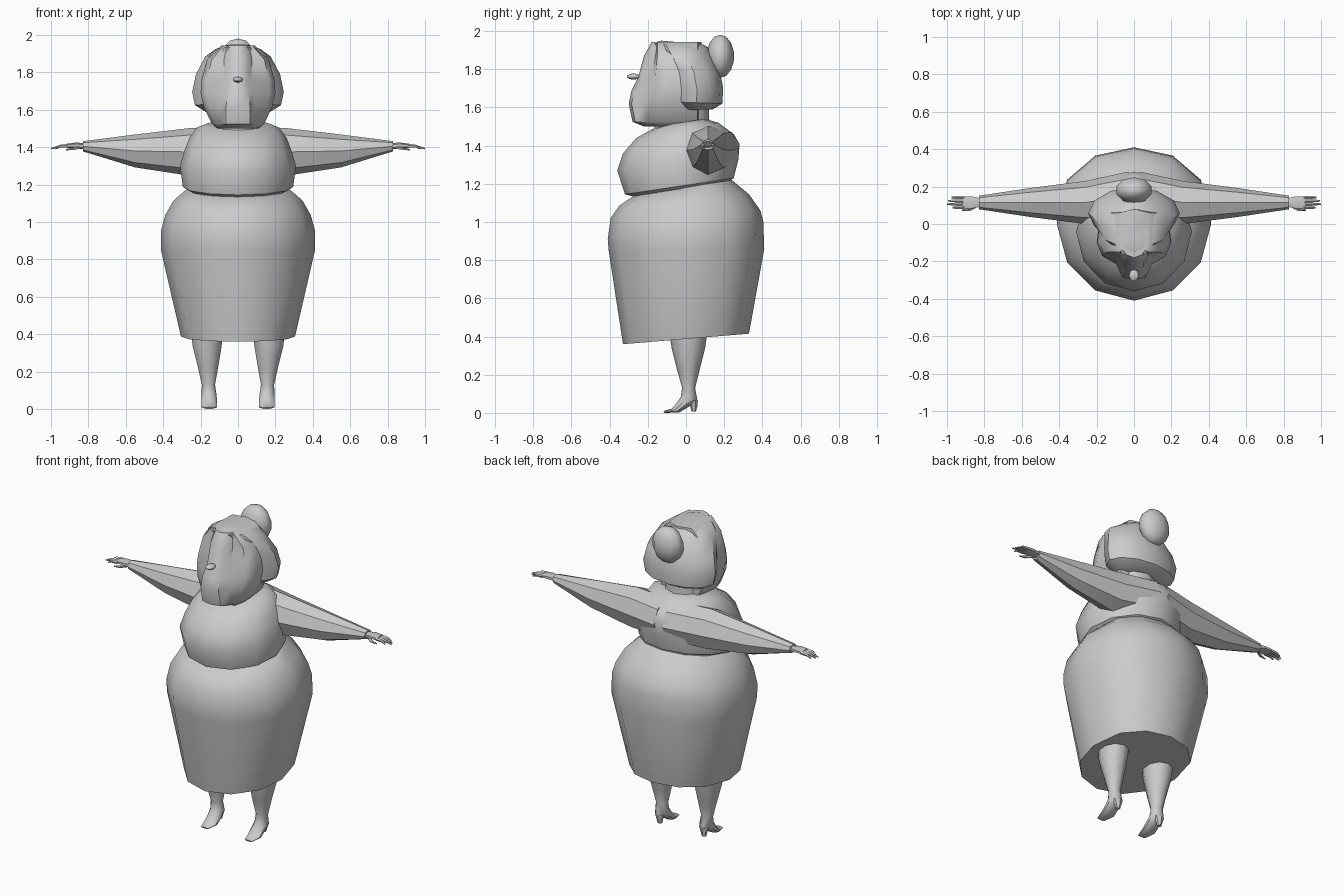
import bpy, bmesh
from math import sin, cos, pi, radians


def loft(name, rings, mirror=False, angle=40):
    """Skin a list of equal-length point rings and cap both ends."""
    bm = bmesh.new()
    vs = [[bm.verts.new(p) for p in r] for r in rings]
    n = len(rings[0])
    for a, b in zip(vs, vs[1:]):
        for i in range(n):
            j = (i + 1) % n
            bm.faces.new((a[i], a[j], b[j], b[i]))
    bm.faces.new(vs[0])
    bm.faces.new(vs[-1])
    bmesh.ops.recalc_face_normals(bm, faces=bm.faces)
    me = bpy.data.meshes.new(name)
    bm.to_mesh(me)
    bm.free()
    ob = bpy.data.objects.new(name, me)
    bpy.context.collection.objects.link(ob)
    finish(ob, angle)
    if mirror:
        ob.modifiers.new("Mirror", 'MIRROR').use_mirror_merge = False
    return ob


def finish(ob, angle):
    bpy.ops.object.select_all(action='DESELECT')
    ob.select_set(True)
    bpy.context.view_layer.objects.active = ob
    bpy.ops.object.shade_smooth_by_angle(angle=radians(angle))


def hoop(fy, fz, by, bz, rx, n=12, cx=0.0, e=1.0):
    """Tilted ring through a front and a back (y, z) point; e < 1 squares the back."""
    pts = []
    for i in range(n):
        a = 2 * pi * i / n
        s, c = sin(a), -cos(a)
        if c > 0.01:
            c = c ** e
        t = (c + 1) / 2
        pts.append((cx + rx * s, fy + (by - fy) * t, fz + (bz - fz) * t))
    return pts


def section(x, y, z, ry, rz, n=8):
    """Ring across the x axis."""
    return [(x, y + ry * sin(2 * pi * i / n), z + rz * cos(2 * pi * i / n)) for i in range(n)]


# skirt with tilted hem
loft("skirt", [hoop(*r, e=0.8) for r in [
    (-.33, .36, .33, .415, .305), (-.405, .85, .41, .86, .413), (-.41, .91, .405, 1.0, .412),
    (-.395, 1.02, .39, 1.06, .388), (-.35, 1.085, .33, 1.145, .345), (-.27, 1.14, .24, 1.22, .27)]])

# bodice
loft("bodice", [hoop(*r) for r in [
    (-.26, 1.13, .20, 1.20, .26), (-.32, 1.145, .25, 1.23, .295), (-.36, 1.27, .275, 1.33, .31),
    (-.33, 1.36, .28, 1.41, .285), (-.26, 1.44, .25, 1.46, .26), (-.17, 1.49, .17, 1.52, .22),
    (-.10, 1.51, .10, 1.54, .17)]])

# sleeves
loft("sleeve", [section(*r) for r in [
    (.03, .15, 1.385, .13, .12), (.26, .115, 1.375, .115, .127),
    (.55, .115, 1.38, .078, .088), (.83, .115, 1.405, .036, .027)]], mirror=True)

# hands: palm, four fingers and a thumb
loft("palm", [section(*r, n=6) for r in [
    (.82, .115, 1.405, .026, .017), (.865, .115, 1.41, .037, .015),
    (.915, .115, 1.408, .036, .011)]], mirror=True)
for i, tip in enumerate((.97, 1.0, .995, .975)):
    y = .088 + .018 * i
    loft("finger_%d" % (i + 1), [section(*r, n=5) for r in [
        (.905, y, 1.408, .009, .010), (.95, y, 1.405, .009, .008),
        (tip, y, 1.392, .004, .004)]], mirror=True)
loft("thumb", [section(*r, n=5) for r in [
    (.845, .097, 1.40, .012, .010), (.88, .077, 1.392, .009, .008),
    (.92, .074, 1.386, .004, .004)]], mirror=True)

# legs running into pointed shoes
loft("leg", [hoop(*r, n=10, cx=cx) for cx, r in [
    (.165, (-.09, .44, .115, .44, .092)), (.165, (-.075, .34, .10, .34, .082)),
    (.16, (-.045, .22, .07, .22, .056)), (.158, (-.02, .13, .048, .13, .037)),
    (.155, (-.027, .085, .06, .065, .042)), (.153, (-.05, .05, .02, .035, .043)),
    (.153, (-.075, .022, -.035, .002, .043)), (.153, (-.118, .010, -.113, 0, .026))]], mirror=True)
loft("shoe_heel", [hoop(*r, n=6, cx=.155) for r in [
    (.01, .065, .062, .065, .034), (.022, .035, .06, .035, .02),
    (.028, .008, .052, .008, .014)]], mirror=True)

# neck
loft("neck", [hoop(*r, n=10) for r in [
    (-.17, 1.46, .13, 1.48, .14), (-.16, 1.54, .12, 1.55, .13), (-.14, 1.64, .12, 1.64, .13)]])


def face_ring(z, f, m, c, cy):
    """Face slice: muzzle front f, muzzle half-width m, cheek half-width c at y = cy."""
    half = [(m, f + .015), (m * 1.5, f * .5 + cy * .5), (c * .85, cy - .05), (c, cy + .02), (c * .9, .06)]
    return ([(0, f, z)] + [(x, y, z) for x, y in half] + [(0, .08, z)]
            + [(-x, y, z) for x, y in reversed(half)])


# face with protruding muzzle
loft("face", [face_ring(*r) for r in [
    (1.50, -.22, .05, .11, -.12), (1.525, -.28, .065, .14, -.13), (1.62, -.30, .063, .185, -.13),
    (1.69, -.285, .058, .20, -.12), (1.76, -.25, .05, .195, -.11), (1.87, -.22, .05, .165, -.10),
    (1.943, -.18, .04, .09, -.10)]], angle=50)

# hair bob
loft("hair", [hoop(*r) for r in [
    (-.04, 1.585, .14, 1.59, .17), (-.08, 1.63, .19, 1.62, .23), (-.08, 1.69, .195, 1.70, .245),
    (-.10, 1.80, .18, 1.78, .225), (-.16, 1.90, .14, 1.87, .175), (-.18, 1.935, .115, 1.915, .12),
    (-.13, 1.95, .09, 1.93, .08)]])

# bun and nose tip
for name, loc, size, seg in [("hair_bun", (0, .18, 1.868), (.10, .072, .113), (10, 7)),
                             ("nose_tip", (0, -.275, 1.762), (.028, .035, .016), (8, 5))]:
    bpy.ops.mesh.primitive_uv_sphere_add(segments=seg[0], ring_count=seg[1], radius=1, location=loc)
    ob = bpy.context.object
    ob.name = name
    ob.scale = size
    finish(ob, 60)
